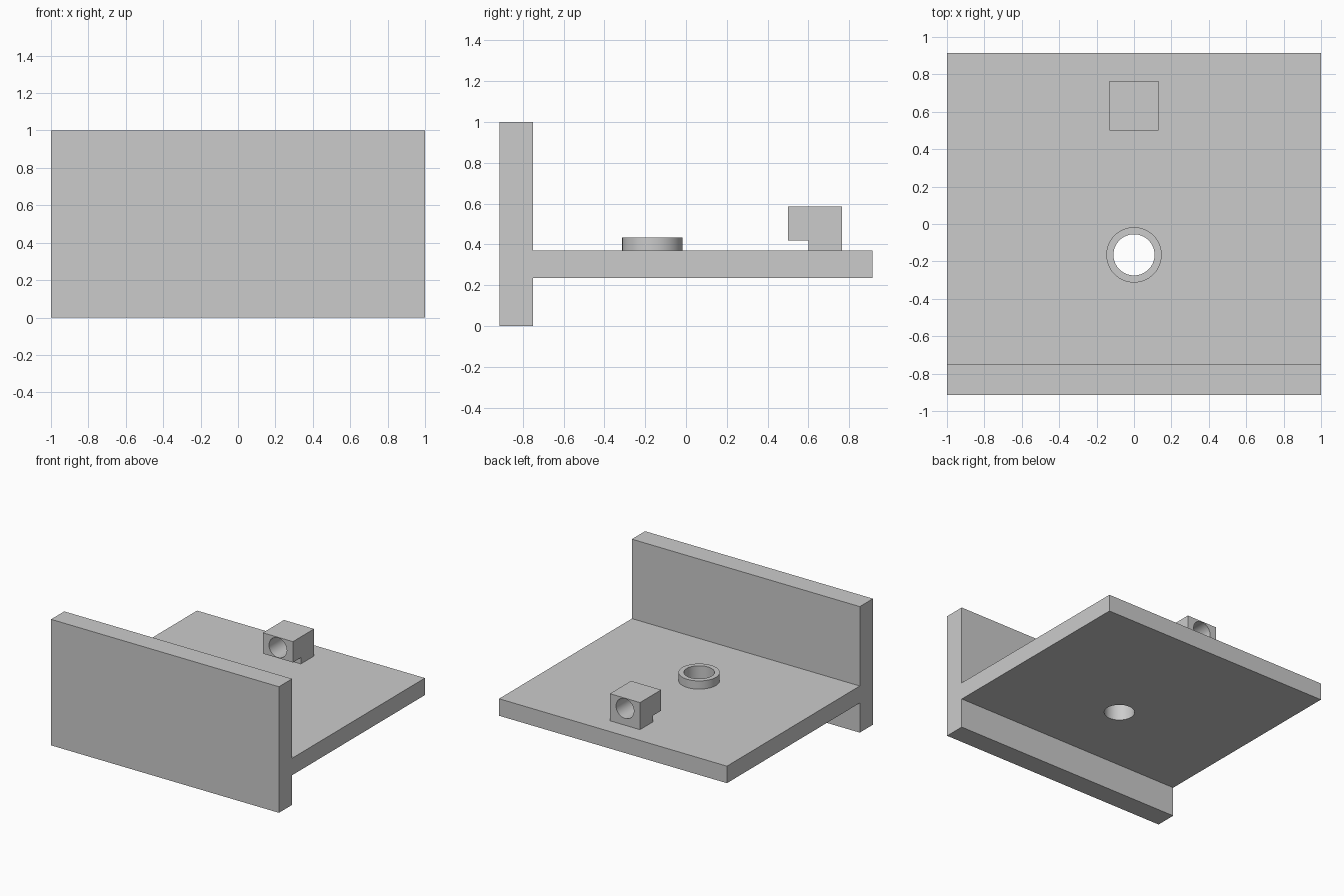
import bpy, bmesh, math
from mathutils import Matrix, Vector

if "Cube" in bpy.data.objects:
    bpy.data.objects.remove(bpy.data.objects["Cube"])


def finish(name, bm):
    bmesh.ops.recalc_face_normals(bm, faces=bm.faces)
    mesh = bpy.data.meshes.new(name)
    bm.to_mesh(mesh)
    bm.free()
    obj = bpy.data.objects.new(name, mesh)
    bpy.context.collection.objects.link(obj)
    return obj


def extrude_x(name, profile, half):
    """Extrude a (y, z) profile from -half to +half along x."""
    bm = bmesh.new()
    face = bm.faces.new([bm.verts.new((-half, y, z)) for y, z in profile])
    new = bmesh.ops.extrude_face_region(bm, geom=[face])["geom"]
    verts = [g for g in new if isinstance(g, bmesh.types.BMVert)]
    bmesh.ops.translate(bm, verts=verts, vec=(2 * half, 0, 0))
    return finish(name, bm)


def cylinder(name, centre, radius, depth, tilt=0):
    bm = bmesh.new()
    bmesh.ops.create_cone(
        bm, cap_ends=True, segments=64, radius1=radius, radius2=radius, depth=depth,
        matrix=Matrix.Translation(Vector(centre)) @ Matrix.Rotation(tilt, 4, 'X'))
    return finish(name, bm)


def bore(obj, cutter):
    cutter.hide_render = True
    mod = obj.modifiers.new("bore", 'BOOLEAN')
    mod.operation = 'DIFFERENCE'
    mod.solver = 'EXACT'
    mod.object = cutter
    bpy.context.view_layer.objects.active = obj
    bpy.ops.object.modifier_apply(modifier=mod.name)


# Upright wall with the horizontal shelf in one piece
body = extrude_x("wall_and_shelf", [
    (-0.915, 0), (-0.75, 0), (-0.75, 0.235), (0.915, 0.235),
    (0.915, 0.37), (-0.75, 0.37), (-0.75, 1), (-0.915, 1)], 1.0)

# Raised collar around the shelf hole
HOLE_Y = -0.165
collar = cylinder("hole_collar", (0, HOLE_Y, 0.4025), 0.148, 0.065)

# Notched lug with a horizontal bore
lug = extrude_x("notched_lug", [
    (0.6, 0.37), (0.765, 0.37), (0.765, 0.585),
    (0.5, 0.585), (0.5, 0.42), (0.6, 0.42)], 0.132)

# Cut the holes
shelf_cutter = cylinder("shelf_cutter", (0, HOLE_Y, 0.35), 0.11, 0.6)
lug_cutter = cylinder("lug_cutter", (0, 0.63, 0.502), 0.078, 0.6, math.pi / 2)
bore(body, shelf_cutter)
bore(collar, shelf_cutter)
bore(lug, lug_cutter)
for cutter in (shelf_cutter, lug_cutter):
    bpy.data.objects.remove(cutter)

# Smooth round walls, crisp edges
bpy.ops.object.select_all(action='DESELECT')
for obj in (body, collar, lug):
    obj.select_set(True)
bpy.context.view_layer.objects.active = body
bpy.ops.object.shade_smooth_by_angle(angle=math.radians(30))
